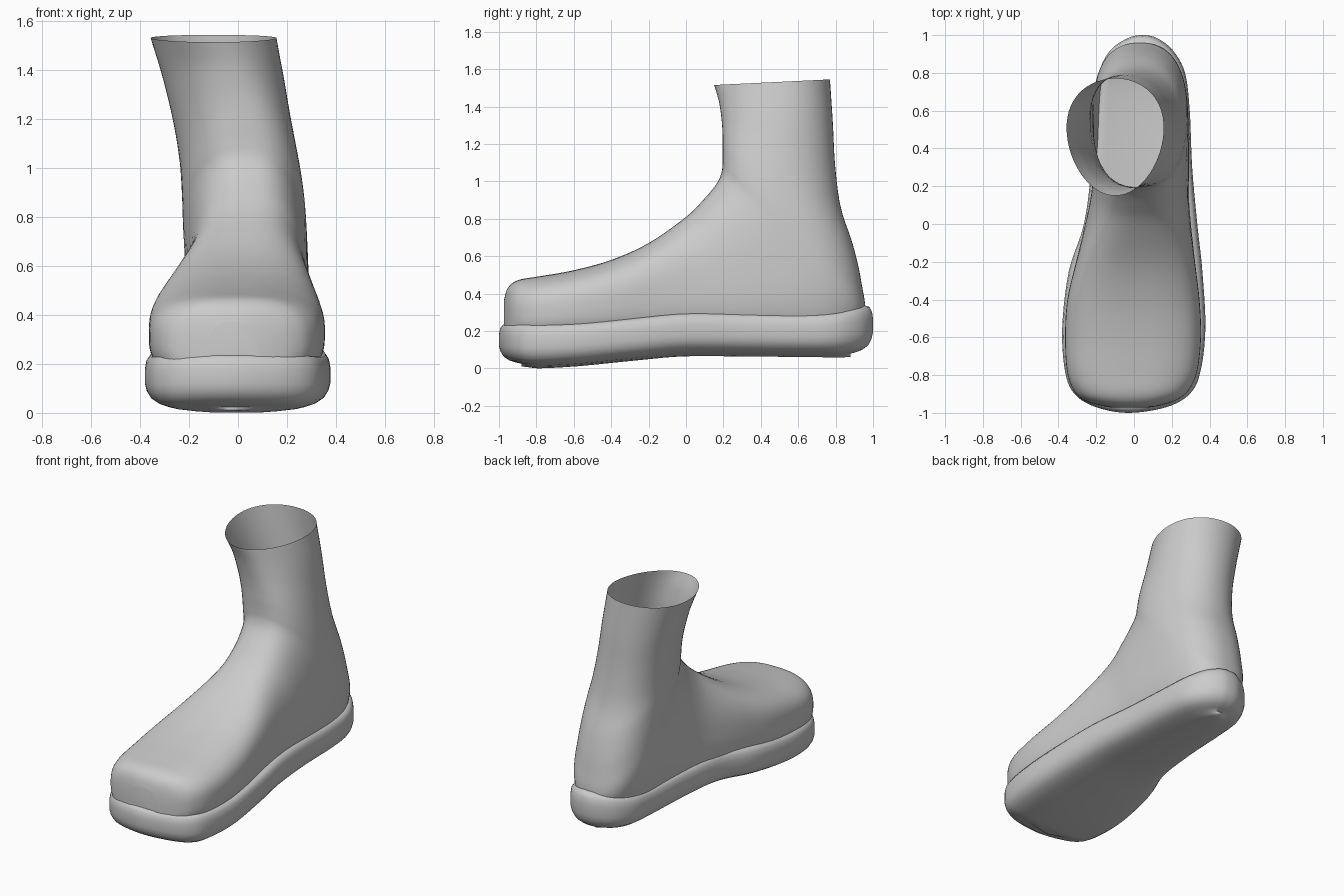
import bpy
from math import sin, cos, tau, copysign
from mathutils import Vector

if "Cube" in bpy.data.objects:
    bpy.data.objects.remove(bpy.data.objects["Cube"])


def catmull(rows, steps, closed=False):
    """Smoothly resample rows of numbers."""
    n, out = len(rows), []
    for i in range(n if closed else n - 1):
        if closed:
            p = [rows[(i + k) % n] for k in (-1, 0, 1, 2)]
        else:
            p = [rows[min(max(i + k, 0), n - 1)] for k in (-1, 0, 1, 2)]
        for s in range(steps):
            t = s / steps
            out.append([0.5 * (2 * b + (c - a) * t + (2 * a - 5 * b + 4 * c - d) * t * t
                               + (3 * b - a - 3 * c + d) * t ** 3)
                        for a, b, c, d in zip(*p)])
    if not closed:
        out.append(list(rows[-1]))
    return out


def bridge(rings, count):
    return [(r * count + i, r * count + (i + 1) % count,
             (r + 1) * count + (i + 1) % count, (r + 1) * count + i)
            for r in range(rings - 1) for i in range(count)]


def add_object(name, verts, faces):
    mesh = bpy.data.meshes.new(name)
    mesh.from_pydata(verts, [], faces)
    obj = bpy.data.objects.new(name, mesh)
    bpy.context.collection.objects.link(obj)
    bpy.context.view_layer.objects.active = obj
    obj.select_set(True)
    bpy.ops.object.mode_set(mode='EDIT')
    bpy.ops.mesh.select_all(action='SELECT')
    bpy.ops.mesh.normals_make_consistent(inside=False)
    bpy.ops.object.mode_set(mode='OBJECT')
    bpy.ops.object.shade_smooth_by_angle(angle=0.9)
    obj.select_set(False)


# Upper: sections fanning from the toe round to the ankle opening
# front y, front z, back y, back z, centre x, half width, taper, squareness
sections = [
    (-.972, .37, -.972, .12, -.02, .10, 0, 2.4),
    (-.958, .42, -.958, .12, -.02, .17, 0, 2.5),
    (-.93, .455, -.93, .12, -.02, .25, 0, 2.6),
    (-.88, .477, -.88, .12, -.015, .305, 0, 2.7),
    (-.78, .493, -.78, .12, -.01, .345, 0, 2.8),
    (-.60, .525, -.60, .12, -.005, .36, 0, 2.8),
    (-.40, .58, -.40, .12, -.003, .35, 0, 2.8),
    (-.20, .67, -.15, .12, .01, .31, 0, 2.8),
    (0, .81, .20, .12, .03, .26, -.06, 2.7),
    (.10, .91, .50, .12, .04, .25, -.06, 2.7),
    (.165, .99, .80, .14, .038, .25, -.03, 2.7),
    (.19, 1.05, .95, .27, .033, .25, 0, 2.5),
    (.195, 1.11, .938, .46, .025, .25, .02, 2.4),
    (.195, 1.18, .893, .66, .015, .245, .02, 2.3),
    (.195, 1.25, .828, .86, 0, .24, 0, 2.2),
    (.19, 1.33, .798, 1.08, -.025, .24, -.03, 2.1),
    (.175, 1.43, .785, 1.32, -.06, .246, -.09, 2.05),
    (.15, 1.515, .77, 1.545, -.10, .254, -.15, 2.05),
]
SIDES = 64
verts = []
rings = catmull(sections, 5)
for fy, fz, by, bz, c, w, taper, n in rings:
    for i in range(SIDES):
        a = tau * (i + 0.5) / SIDES
        u = copysign(abs(cos(a)) ** (2 / n), cos(a))
        v = copysign(abs(sin(a)) ** (2 / n), sin(a))
        k = (v + 1) / 2
        verts.append((c + w * (1 + taper * v) * u, by + (fy - by) * k, bz + (fz - bz) * k))
faces = bridge(len(rings), SIDES) + [tuple(range(SIDES))]
add_object("boot_upper", verts, faces)

# Sole: plan outline with its bottom and top heights
# y, left x, right x, bottom z, top z
stations = [
    (-1.0, -.03, -.03, .01, .24),
    (-.97, -.20, .17, .007, .24),
    (-.90, -.315, .295, .002, .238),
    (-.78, -.365, .352, 0, .235),
    (-.55, -.38, .378, .013, .242),
    (-.25, -.345, .362, .042, .27),
    (0, -.265, .335, .063, .293),
    (.30, -.225, .308, .063, .29),
    (.60, -.205, .295, .06, .285),
    (.80, -.185, .27, .058, .295),
    (.92, -.125, .205, .058, .32),
    (.985, -.03, .12, .06, .335),
    (1.0, .045, .045, .061, .337),
]
right = [(r, y, b, t) for y, l, r, b, t in stations]
left = [(l, y, b, t) for y, l, r, b, t in stations[-2:0:-1]]
outline = catmull(right + left, 5, closed=True)
N = len(outline)
# inset from outline, fraction of height, squeeze toward the centre line
layers = [(.07, .97, 1), (.045, 1.0, 1), (.02, .97, 1), (.006, .88, 1), (0, .74, 1),
          (0, .48, 1), (.008, .35, 1), (.025, .23, 1), (.055, .145, 1), (.09, .095, 1),
          (.12, .065, 1), (.12, .03, .7), (.12, .005, .35)]
verts = []
for inset, frac, squeeze in layers:
    ring = []
    for i, (x, y, b, t) in enumerate(outline):
        p, q = outline[i - 1], outline[(i + 1) % N]
        inward = Vector((-(q[1] - p[1]), q[0] - p[0])).normalized()
        ring.append((x + inset * inward.x, y + inset * inward.y, b + (t - b) * frac))
    for i, (x, y, z) in enumerate(ring):
        mid = (x + ring[-i][0]) / 2
        verts.append((mid + (x - mid) * squeeze, y, z))
faces = bridge(len(layers), N)
# Close top and bottom with strips from the right edge to the left edge
for base in (0, (len(layers) - 1) * N):
    for i in range(N // 2):
        quad = [i, i + 1, (N - i - 1) % N, (N - i) % N]
        faces.append(tuple(base + j for j in dict.fromkeys(quad)))
add_object("boot_sole", verts, faces)
